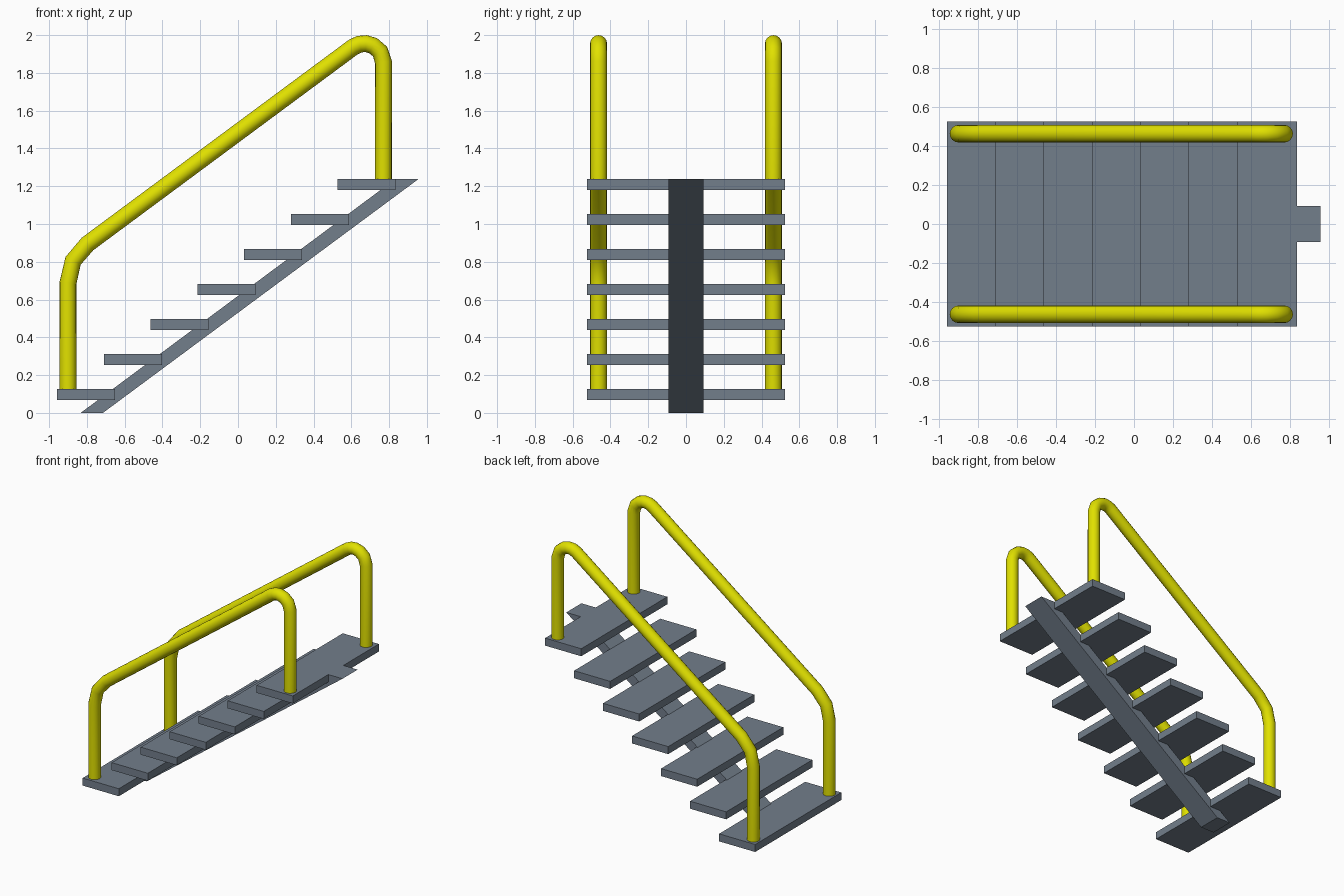
import bpy, bmesh
from math import radians

if "Cube" in bpy.data.objects:
    bpy.data.objects.remove(bpy.data.objects["Cube"])


def paint(name, rgb):
    mat = bpy.data.materials.new(name)
    mat.diffuse_color = (*rgb, 1)
    mat.use_nodes = True
    mat.node_tree.nodes["Principled BSDF"].inputs["Base Color"].default_value = mat.diffuse_color
    return mat


yellow = paint("yellow_paint", (0.75, 0.75, 0.0))
slate = paint("slate_metal", (0.17, 0.21, 0.26))


def extrude_profile(name, profile, half_width):
    """Solid from an x-z profile, centred on y = 0."""
    bm = bmesh.new()
    face = bm.faces.new([bm.verts.new((x, -half_width, z)) for x, z in profile])
    out = bmesh.ops.extrude_face_region(bm, geom=[face])
    verts = [g for g in out["geom"] if isinstance(g, bmesh.types.BMVert)]
    bmesh.ops.translate(bm, verts=verts, vec=(0, 2 * half_width, 0))
    bmesh.ops.recalc_face_normals(bm, faces=bm.faces)
    mesh = bpy.data.meshes.new(name)
    bm.to_mesh(mesh)
    bm.free()
    mesh.materials.append(slate)
    obj = bpy.data.objects.new(name, mesh)
    bpy.context.collection.objects.link(obj)
    return obj


# Seven open treads
for i in range(7):
    x, z = -0.958 + 0.2475 * i, 0.068 + 0.1855 * i
    extrude_profile(f"tread_{i + 1}",
                    [(x, z), (x + 0.308, z), (x + 0.308, z + 0.058), (x, z + 0.058)],
                    0.525)

# Central sloping beam, cut level at floor and top
extrude_profile("central_stringer",
                [(-0.833, 0), (-0.715, 0), (0.957, 1.239), (0.834, 1.239)], 0.092)

# Bent tube handrails
path = [(-0.9, 0.1), (-0.9, 0.688), (-0.873, 0.805), (-0.797, 0.894),
        (0.612, 1.938), (0.643, 1.952), (0.678, 1.955), (0.715, 1.944),
        (0.752, 1.913), (0.77, 1.857), (0.77, 1.21)]
for side, y in (("front", -0.463), ("back", 0.463)):
    curve = bpy.data.curves.new(f"{side}_handrail", 'CURVE')
    curve.dimensions = '3D'
    curve.bevel_depth = 0.045
    curve.bevel_resolution = 6
    curve.use_fill_caps = True
    spline = curve.splines.new('POLY')
    spline.points.add(len(path) - 1)
    for p, (x, z) in zip(spline.points, path):
        p.co = (x, y, z, 1)
    curve.materials.append(yellow)
    rail = bpy.data.objects.new(f"{side}_handrail", curve)
    bpy.context.collection.objects.link(rail)
    bpy.ops.object.select_all(action='DESELECT')
    rail.select_set(True)
    bpy.context.view_layer.objects.active = rail
    bpy.ops.object.convert(target='MESH')
    bpy.ops.object.shade_smooth_by_angle(angle=radians(60))
